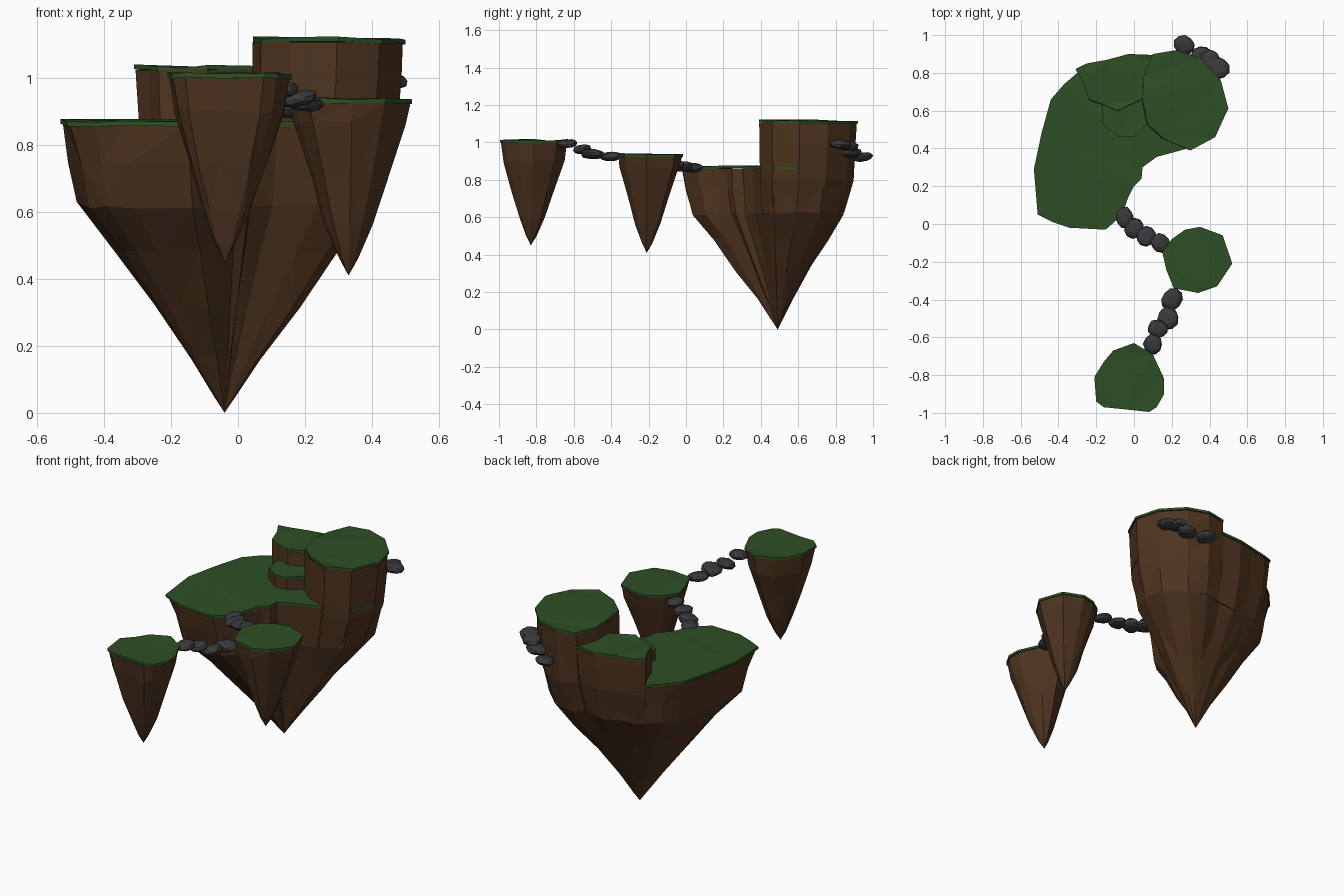
import bpy, bmesh, random
from mathutils import Vector, Euler

if "Cube" in bpy.data.objects:
    bpy.data.objects.remove(bpy.data.objects["Cube"])

random.seed(4)


def material(name, rgb):
    m = bpy.data.materials.new(name)
    m.diffuse_color = (*rgb, 1)
    m.use_nodes = True
    m.node_tree.nodes["Principled BSDF"].inputs["Base Color"].default_value = m.diffuse_color
    return m


GRASS = material("grass", (0.027, 0.078, 0.018))
ROCK = material("earth", (0.078, 0.034, 0.014))
STONE = material("stone", (0.042, 0.042, 0.045))


def finish(bm, name, mat):
    bmesh.ops.recalc_face_normals(bm, faces=bm.faces)
    me = bpy.data.meshes.new(name)
    bm.to_mesh(me)
    bm.free()
    me.materials.append(mat)
    ob = bpy.data.objects.new(name, me)
    bpy.context.collection.objects.link(ob)


def bridge(bm, a, b):
    for i in range(len(a)):
        j = (i + 1) % len(a)
        bm.faces.new((a[i], a[j], b[j], b[i]))


def grass_cap(name, outline, z):
    """Thin turf slab with a gently uneven rim."""
    bm = bmesh.new()
    top, low = [], []
    for x, y in outline:
        dz = random.uniform(-0.006, 0.006)
        top.append(bm.verts.new((x, y, z + dz)))
        low.append(bm.verts.new((x, y, z + dz - 0.014)))
    bridge(bm, low, top)
    caps = [bm.faces.new(top), bm.faces.new(low[::-1])]
    bmesh.ops.triangulate(bm, faces=caps)
    finish(bm, name, GRASS)


def rock_body(name, outline, centre, rings, tip=None, rough=0.025):
    """Stack of outlines scaled about the centre, closed by a tip or a flat base."""
    bm = bmesh.new()
    cx, cy = centre
    col = [random.uniform(-rough, rough) for _ in outline]
    prev = None
    for k, (z, s) in enumerate(rings):
        ring = []
        for i, (x, y) in enumerate(outline):
            f = s * (1 + (0 if k == 0 else col[i] + random.uniform(-rough, rough) * 0.6))
            dz = 0 if k == 0 else random.uniform(-0.012, 0.012) * min(1, s * 2)
            ring.append(bm.verts.new((cx + (x - cx) * f, cy + (y - cy) * f, z + dz)))
        if prev:
            bridge(bm, prev, ring)
        prev = ring
    if tip is None:
        bm.faces.new(prev)
    else:
        t = bm.verts.new((cx, cy, tip))
        for i in range(len(prev)):
            bm.faces.new((prev[i], prev[(i + 1) % len(prev)], t))
    bmesh.ops.triangulate(bm, faces=bm.faces[:])
    finish(bm, name, ROCK)


def stone(name, p, r, h, tilt=0.0):
    """Flattened, faceted boulder."""
    bm = bmesh.new()
    bmesh.ops.create_icosphere(bm, subdivisions=2, radius=1)
    rot = Euler((tilt, random.uniform(-0.15, 0.15), random.uniform(0, 6)))
    for v in bm.verts:
        c = v.co * random.uniform(0.9, 1.06)
        c.z = max(-0.75, min(0.75, c.z)) / 0.75
        c = Vector((c.x * r, c.y * r * 0.9, c.z * h))
        c.rotate(rot)
        v.co = c + Vector(p)
    finish(bm, name, STONE)


# Main island: broad meadow on a deep cone
hub = (-0.04, 0.49)
meadow = [(-0.51, 0.05), (-0.43, 0.01), (-0.34, -0.02), (-0.15, -0.03), (-0.06, 0.05),
          (-0.035, 0.13), (0.0, 0.2), (0.04, 0.24), (0.045, 0.30), (0.12, 0.355),
          (0.285, 0.40), (0.415, 0.47), (0.475, 0.60), (0.44, 0.74), (0.33, 0.86),
          (0.20, 0.89), (0.08, 0.875), (-0.03, 0.875), (-0.14, 0.85), (-0.24, 0.825),
          (-0.30, 0.80), (-0.37, 0.74), (-0.44, 0.66), (-0.49, 0.48), (-0.53, 0.29)]
grass_cap("meadow_grass", meadow, 0.873)
rock_body("main_island_rock", meadow, hub,
          [(0.862, 0.985), (0.75, 0.94), (0.62, 0.885), (0.48, 0.66), (0.32, 0.43),
           (0.16, 0.205), (0.05, 0.065)], 0.0)

# Raised terraces on the main island
terraces = {
    "tall_terrace": (1.118, [(0.30, 0.39), (0.43, 0.46), (0.48, 0.57), (0.50, 0.61), (0.46, 0.76),
                             (0.35, 0.88), (0.22, 0.92), (0.10, 0.90), (0.05, 0.78), (0.045, 0.66),
                             (0.07, 0.53), (0.16, 0.45)]),
    "back_terrace": (1.035, [(-0.31, 0.82), (-0.27, 0.75), (-0.24, 0.66), (-0.17, 0.635),
                             (-0.09, 0.60), (0.04, 0.66), (0.12, 0.70), (0.14, 0.85), (0.10, 0.895),
                             (-0.03, 0.90), (-0.14, 0.87), (-0.25, 0.85)]),
    "low_step": (0.95, [(-0.17, 0.65), (-0.165, 0.52), (-0.08, 0.46), (0.0, 0.46), (0.07, 0.53),
                        (0.12, 0.62), (0.0, 0.70)]),
}
for name, (z, outline) in terraces.items():
    grass_cap(name + "_grass", outline, z)
    rock_body(name + "_rock", outline, hub,
              [(z - 0.011, 0.985), ((z + 0.86) / 2, 0.972), (0.80, 0.94), (0.62, 0.83)], rough=0.008)

# Two small floating islands
near = [(-0.21, -0.81), (-0.16, -0.73), (-0.11, -0.67), (0.0, -0.63), (0.10, -0.69), (0.16, -0.82),
        (0.16, -0.90), (0.12, -0.97), (0.08, -0.995), (-0.06, -0.98), (-0.16, -0.97), (-0.20, -0.94)]
grass_cap("near_island_grass", near, 1.015)
rock_body("near_island_rock", near, (-0.04, -0.83),
          [(1.003, 0.97), (0.90, 0.88), (0.74, 0.61), (0.60, 0.37), (0.50, 0.15)], 0.45)

middle = [(0.15, -0.15), (0.20, -0.08), (0.27, -0.03), (0.35, -0.015), (0.47, -0.06), (0.52, -0.21),
          (0.44, -0.33), (0.34, -0.365), (0.21, -0.34), (0.17, -0.24)]
grass_cap("middle_island_grass", middle, 0.938)
rock_body("middle_island_rock", middle, (0.33, -0.21),
          [(0.926, 0.975), (0.87, 0.91), (0.70, 0.62), (0.56, 0.39), (0.46, 0.16)], 0.41)

# Stepping stone bridges and the broken chain at the back
chains = {
    "meadow_bridge": [(-0.05, 0.035, 0.865, 0.056), (0.0, -0.02, 0.872, 0.058),
                      (0.065, -0.065, 0.885, 0.058), (0.14, -0.10, 0.905, 0.055)],
    "island_bridge": [(0.20, -0.40, 0.925, 0.062), (0.18, -0.50, 0.938, 0.066),
                      (0.125, -0.555, 0.963, 0.055), (0.10, -0.635, 0.993, 0.056)],
    "back_chain": [(0.265, 0.945, 0.922, 0.058), (0.36, 0.89, 0.945, 0.06),
                   (0.405, 0.865, 0.98, 0.06), (0.45, 0.825, 0.99, 0.062)],
}
for name, stones in chains.items():
    for i, (x, y, z, r) in enumerate(stones):
        stone(f"{name}_stone_{i + 1}", (x, y, z), r, 0.022, random.uniform(-0.2, 0.2))
